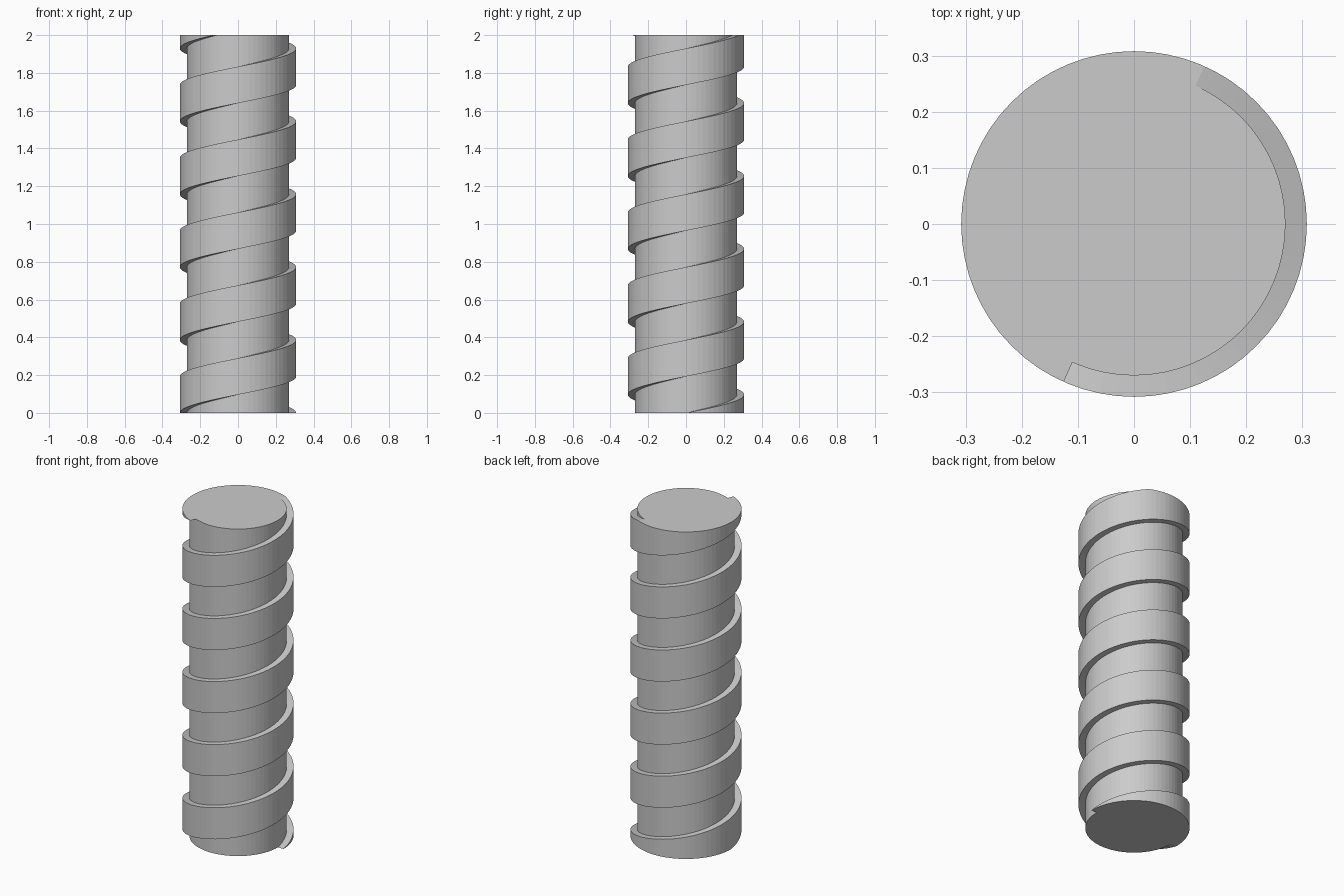
import bpy, bmesh, math

cube = bpy.data.objects.get("Cube")
if cube:
    bpy.data.objects.remove(cube, do_unlink=True)

HEIGHT, CORE_R, THREAD_R = 2.0, 0.27, 0.308
SEGMENTS = 64
PITCH = HEIGHT / (5 + 66 / 360)     # rise per turn
BAND = PITCH / 2                    # height of the raised band

grey = bpy.data.materials.new("plain grey")
grey.use_nodes = True
colour = (0.6, 0.6, 0.6, 1)
grey.diffuse_color = colour
grey.node_tree.nodes["Principled BSDF"].inputs["Base Color"].default_value = colour


def add_object(name, bm):
    bmesh.ops.recalc_face_normals(bm, faces=bm.faces)
    mesh = bpy.data.meshes.new(name)
    bm.to_mesh(mesh)
    bm.free()
    mesh.materials.append(grey)
    obj = bpy.data.objects.new(name, mesh)
    bpy.context.collection.objects.link(obj)
    return obj


# Core: a plain closed cylinder
bm = bmesh.new()
base = bmesh.ops.create_circle(bm, cap_ends=True, radius=CORE_R, segments=SEGMENTS)
top = bmesh.ops.extrude_face_region(bm, geom=bm.faces[:])["geom"]
bmesh.ops.translate(bm, vec=(0, 0, HEIGHT),
                    verts=[g for g in top if isinstance(g, bmesh.types.BMVert)])
add_object("core", bm)

# Thread: a rectangular section swept up a helix
bm = bmesh.new()
previous = None
for i in range(-2, 6 * SEGMENTS):
    angle = 2 * math.pi * i / SEGMENTS
    z = PITCH * i / SEGMENTS
    section = [bm.verts.new((r * math.cos(angle), r * math.sin(angle), h))
               for r, h in ((CORE_R, z - BAND), (THREAD_R, z - BAND),
                            (THREAD_R, z), (CORE_R, z))]
    if previous:
        for k in range(4):
            n = (k + 1) % 4
            bm.faces.new((previous[k], previous[n], section[n], section[k]))
    previous = section

# Trim the thread level with both ends of the core and close the cuts
for z, direction in ((0, -1), (HEIGHT, 1)):
    bmesh.ops.bisect_plane(bm, geom=bm.verts[:] + bm.edges[:] + bm.faces[:], dist=1e-5,
                           plane_co=(0, 0, z), plane_no=(0, 0, direction),
                           clear_outer=True)
bmesh.ops.holes_fill(bm, edges=[e for e in bm.edges if e.is_boundary], sides=0)
add_object("spiral_thread", bm)
